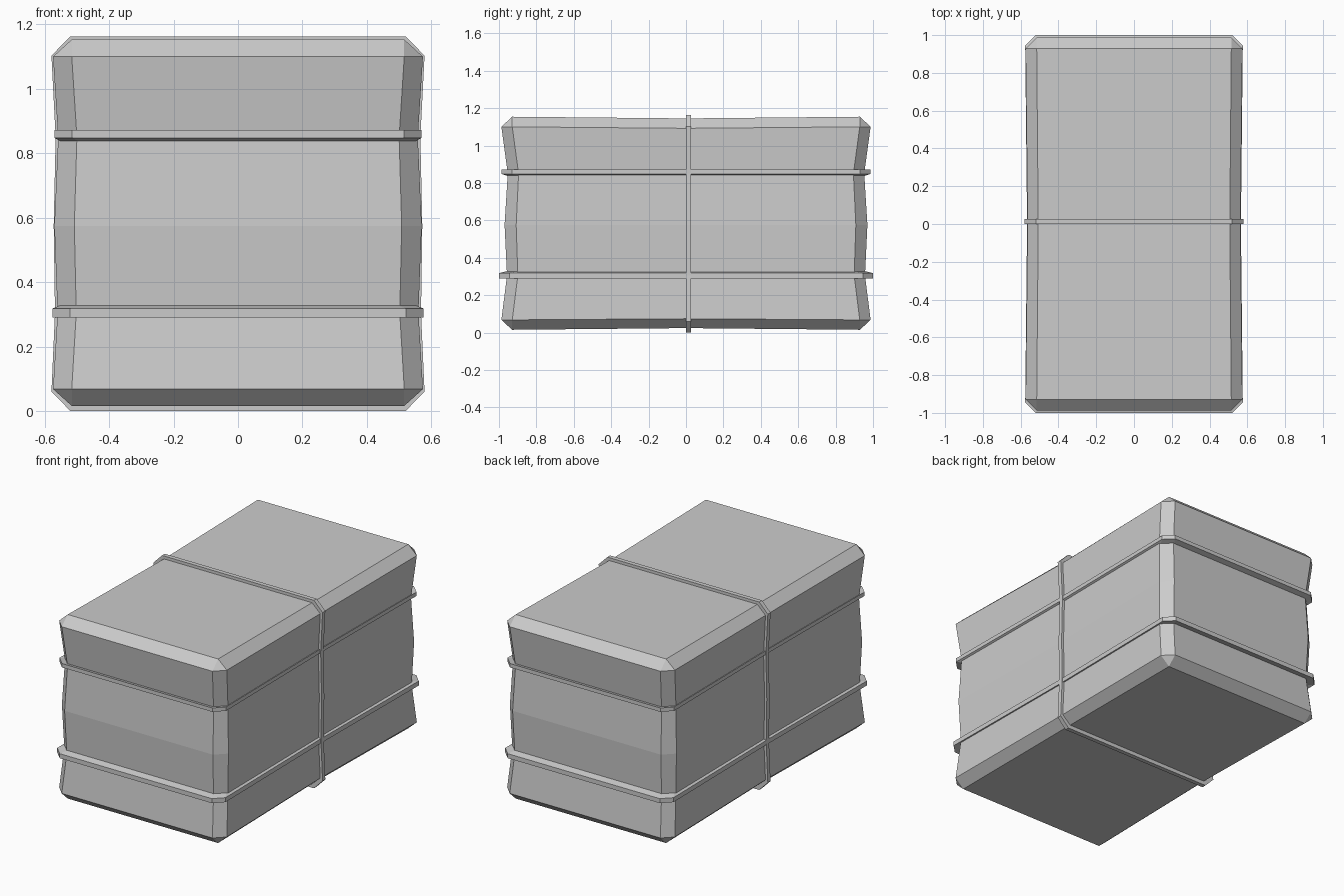
import bpy, bmesh

if "Cube" in bpy.data.objects:
    bpy.data.objects.remove(bpy.data.objects["Cube"])


def make_object(name, rings, cap=False, closed=False):
    """Skin a list of equal-length point rings with flat faces."""
    bm = bmesh.new()
    loops = [[bm.verts.new(p) for p in r] for r in rings]
    n = len(loops[0])
    pairs = list(zip(loops, loops[1:]))
    if closed:
        pairs.append((loops[-1], loops[0]))
    for a, b in pairs:
        for i in range(n):
            j = (i + 1) % n
            bm.faces.new((a[i], a[j], b[j], b[i]))
    if cap:
        # split caps across the pinched middle (points 2 and 7)
        for r in (loops[0], loops[-1]):
            bm.faces.new(r[2:8])
            bm.faces.new(r[7:] + r[:3])
    bmesh.ops.remove_doubles(bm, verts=bm.verts, dist=0.0005)
    bmesh.ops.recalc_face_normals(bm, faces=bm.faces)
    mesh = bpy.data.meshes.new(name)
    bm.to_mesh(mesh)
    bm.free()
    obj = bpy.data.objects.new(name, mesh)
    bpy.context.collection.objects.link(obj)
    return obj


def ring(x, y, z, chamfer, mid_x, mid_z=None):
    """Chamfered rectangle with an extra pinched point on each long side."""
    c = chamfer
    m = z if mid_z is None else mid_z
    return [(x - c, -y, z), (x, -y + c, z), (mid_x, 0, m),
            (x, y - c, z), (x - c, y, z),
            (c - x, y, z), (-x, y - c, z), (-mid_x, 0, m),
            (-x, -y + c, z), (c - x, -y, z)]


# Bale body: bulging between the straps, bevelled at every edge
make_object("bale_body", [
    ring(0.515, 0.930, 0.015, 0.0, 0.507, 0.024),
    ring(0.574, 0.987, 0.068, 0.058, 0.563, 0.074),
    ring(0.560, 0.957, 0.305, 0.058, 0.552),
    ring(0.570, 0.970, 0.575, 0.062, 0.557),
    ring(0.558, 0.953, 0.850, 0.058, 0.550),
    ring(0.574, 0.987, 1.100, 0.058, 0.563, 1.092),
    ring(0.515, 0.930, 1.154, 0.0, 0.507, 1.145),
], cap=True)


# Horizontal straps, tilted slightly with the body surface
def horizontal_strap(name, x, y, mid_x, outer, inner):
    d = 0.03
    make_object(name, [
        ring(x, y, outer[0], 0.055, mid_x),
        ring(x, y, outer[1], 0.055, mid_x),
        ring(x - d, y - d - 0.02, inner[1], 0.055, mid_x - d),
        ring(x - d, y - d - 0.02, inner[0], 0.055, mid_x - d),
    ], closed=True)


horizontal_strap("lower_strap", 0.576, 1.0, 0.566, (0.290, 0.318), (0.300, 0.330))
horizontal_strap("upper_strap", 0.570, 0.986, 0.562, (0.848, 0.872), (0.832, 0.858))

# Vertical strap round the middle, following the pinched profile
half = [(0.52, 0.0), (0.579, 0.06), (0.568, 0.305), (0.572, 0.575),
        (0.566, 0.85), (0.579, 1.103), (0.52, 1.163)]
outline = half + [(-x, z) for x, z in reversed(half)]
inner = [(x * 0.945, 0.58 + (z - 0.58) * 0.945) for x, z in outline]
y0, y1 = 0.0, 0.027
make_object("vertical_strap", [
    [(x, y0, z) for x, z in outline],
    [(x, y1, z) for x, z in outline],
    [(x, y1, z) for x, z in inner],
    [(x, y0, z) for x, z in inner],
], closed=True)
